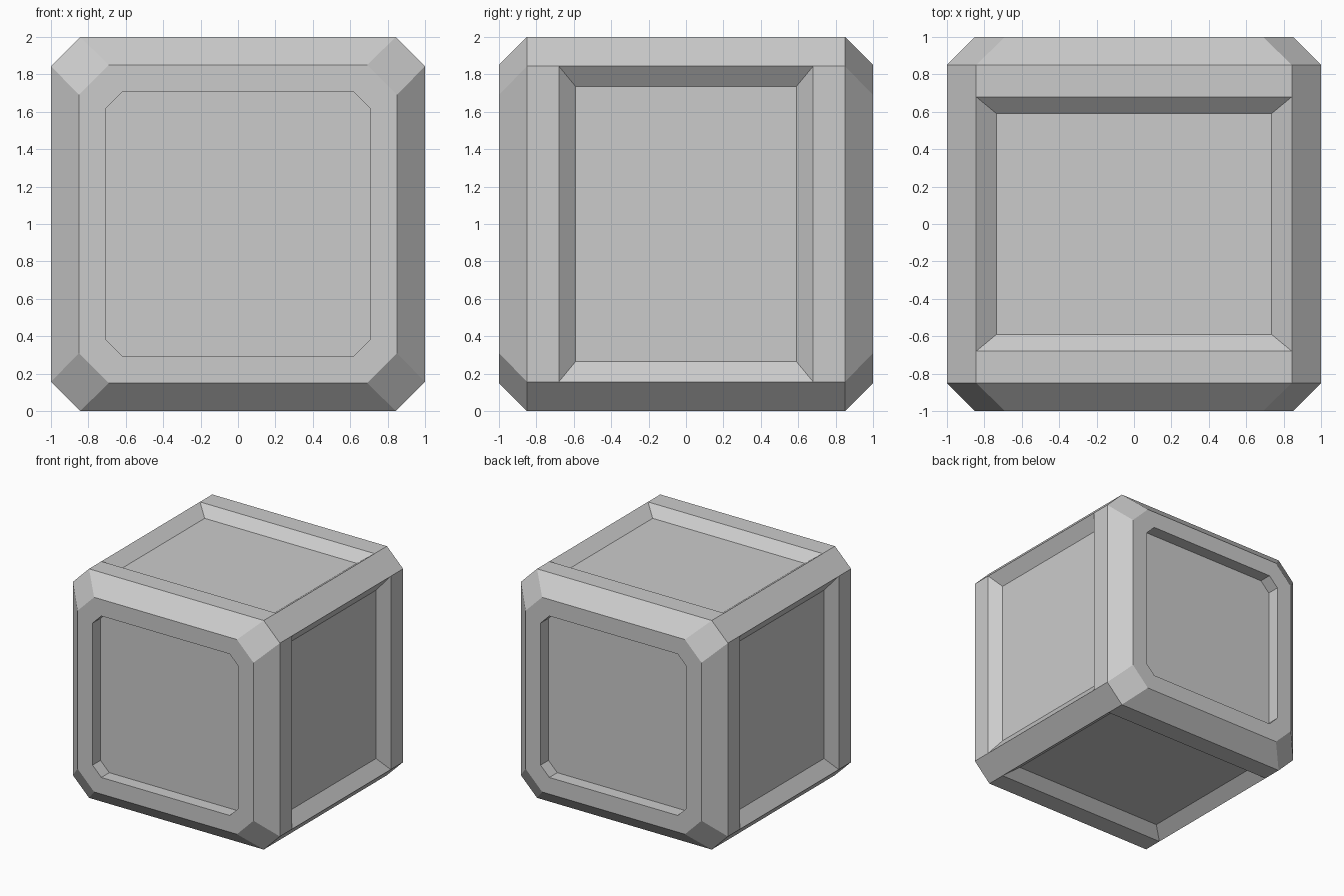
import bpy
import bmesh
from mathutils import Vector

cube = bpy.data.objects.get("Cube")
if cube:
    bpy.data.objects.remove(cube, do_unlink=True)

# One plain grey
grey = bpy.data.materials.new("light grey")
grey.use_nodes = True
colour = (0.6, 0.6, 0.6, 1)
grey.diffuse_color = colour
grey.node_tree.nodes["Principled BSDF"].inputs["Base Color"].default_value = colour


def octagon(bm, y, half, cut):
    """Ring of eight vertices: a square with cut corners, across the y axis."""
    t = half - cut
    points = []
    for sx, sz in ((1, 1), (-1, 1), (-1, -1), (1, -1)):
        pair = [(sx * half, sz * t), (sx * t, sz * half)]
        points += pair if sx * sz > 0 else pair[::-1]
    return [bm.verts.new((x, y, z)) for x, z in points]


# Half-profile: recessed panel, rim, bevel, side bands
half_profile = [(0.89, 0.705, 0.085), (1.0, 0.705, 0.085),
                (1.0, 0.85, 0.16), (0.85, 1.0, 0.156), (0.68, 1.0, 0.156)]
profile = [(-y, h, c) for y, h, c in half_profile] + half_profile[::-1]

bm = bmesh.new()
rings = [octagon(bm, *p) for p in profile]
middle = len(half_profile) - 1
side_panels = []
for i, (a, b) in enumerate(zip(rings, rings[1:])):
    for j in range(8):
        k = (j + 1) % 8
        face = bm.faces.new((a[j], a[k], b[k], b[j]))
        if i == middle and j % 2:
            side_panels.append(face)
bm.faces.new(rings[0])
bm.faces.new(rings[-1][::-1])
bmesh.ops.recalc_face_normals(bm, faces=bm.faces)

# Sunken panels with sloping walls on the four sides
for panel in side_panels:
    along_x = abs(panel.normal.x) > 0.5
    scale = Vector((0.92, 0.59 / 0.68, 0.735 / 0.844))
    if not along_x:
        scale.x, scale.z = scale.z, scale.x
    floor = bmesh.ops.extrude_face_region(bm, geom=[panel])["geom"]
    for v in floor:
        if isinstance(v, bmesh.types.BMVert):
            v.co = v.co * scale
    if panel.is_valid:
        bmesh.ops.delete(bm, geom=[panel], context='FACES_ONLY')

bmesh.ops.recalc_face_normals(bm, faces=bm.faces)
bmesh.ops.translate(bm, verts=bm.verts, vec=(0, 0, 1))

mesh = bpy.data.meshes.new("panelled_crate")
bm.to_mesh(mesh)
bm.free()
mesh.materials.append(grey)
crate = bpy.data.objects.new("panelled_crate", mesh)
bpy.context.collection.objects.link(crate)
